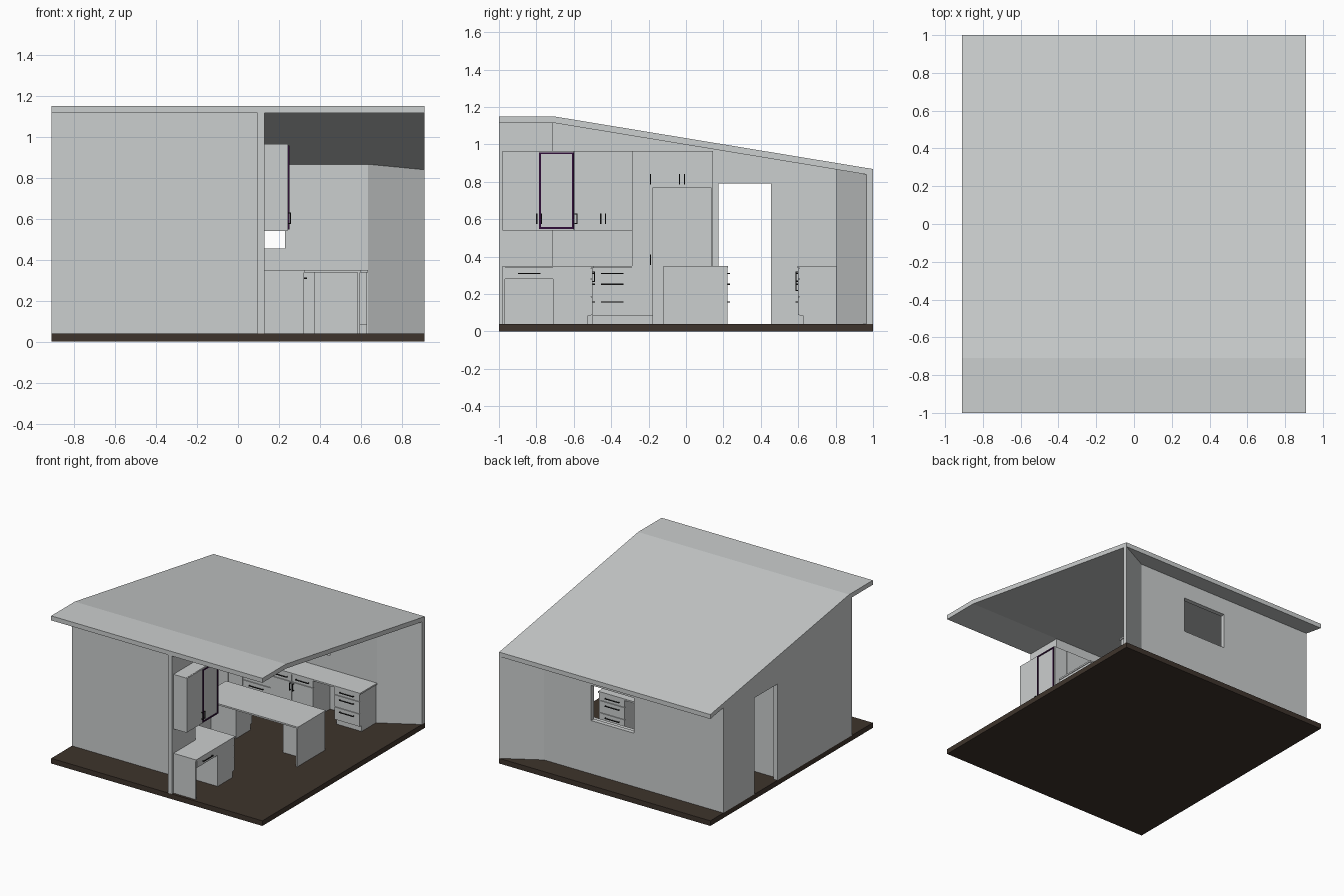
import bpy, bmesh

if "Cube" in bpy.data.objects:
    bpy.data.objects.remove(bpy.data.objects["Cube"])


def material(name, rgb):
    m = bpy.data.materials.new(name)
    m.diffuse_color = (*rgb, 1)
    m.use_nodes = True
    m.node_tree.nodes["Principled BSDF"].inputs["Base Color"].default_value = m.diffuse_color
    return m


GREY = material("pale grey", (0.60, 0.62, 0.62))
BROWN = material("dark brown", (0.048, 0.034, 0.025))
BLACK = material("black metal", (0.012, 0.012, 0.012))
PURPLE = material("deep purple", (0.03, 0.004, 0.04))


def finish(name, bm, mat):
    bmesh.ops.recalc_face_normals(bm, faces=bm.faces)
    me = bpy.data.meshes.new(name)
    bm.to_mesh(me)
    bm.free()
    me.materials.append(mat)
    ob = bpy.data.objects.new(name, me)
    bpy.context.collection.objects.link(ob)


def loft(name, ring_a, ring_b, mat=GREY):
    """Solid between two matching outlines."""
    bm = bmesh.new()
    a = [bm.verts.new(p) for p in ring_a]
    b = [bm.verts.new(p) for p in ring_b]
    bm.faces.new(a)
    bm.faces.new(b[::-1])
    for i in range(len(a)):
        j = (i + 1) % len(a)
        bm.faces.new((a[i], b[i], b[j], a[j]))
    finish(name, bm, mat)


def side_profile(name, x0, x1, yz, mat=GREY):
    loft(name, [(x0, y, z) for y, z in yz], [(x1, y, z) for y, z in yz], mat)


def boxes(name, bounds, mat=GREY):
    """One object from boxes given as (x0, x1, y0, y1, z0, z1)."""
    bm = bmesh.new()
    for x0, x1, y0, y1, z0, z1 in bounds:
        for v in bmesh.ops.create_cube(bm, size=1)["verts"]:
            v.co = (x1 if v.co.x > 0 else x0, y1 if v.co.y > 0 else y0,
                    z1 if v.co.z > 0 else z0)
    finish(name, bm, mat)


def roof_z(y):
    return 1.115 - 0.165 * max(0, y + 0.71)


def place(face, p, u0, u1, v0, v1, z0, z1):
    """Box in cabinet-front space: u along the front, v outwards from it."""
    if face == "+x":
        return (p + v0, p + v1, u0, u1, z0, z1)
    if face == "+y":
        return (u0, u1, p + v0, p + v1, z0, z1)
    return (u0, u1, p - v1, p - v0, z0, z1)


def cabinet(name, face, p, u0, u1, z0, z1, depth, fronts, toe=False):
    """Carcass plus door and drawer plates (u0, u1, z0, z1, kind)."""
    back = -depth
    body = [place(face, p, u0, u1, back, -0.007, z0, z1)]
    if toe:
        body = [place(face, p, u0, u1, back, -0.007, 0.085, z1),
                place(face, p, u0, u1, back, -0.025, 0.04, 0.085)]
    boxes(name + "_carcass", body)
    plates, bars = [], []
    for a, b, c, d, kind in fronts:
        g = 0.002
        plates.append(place(face, p, a + g, b - g, -0.007, 0, c + g, d - g))
        if kind == "drawer":
            m, h = (a + b) / 2, min(0.06, (b - a) * 0.3)
            z = d - 0.028
            bars.append(place(face, p, m - h, m + h, 0.009, 0.014, z - 0.003, z + 0.003))
            for e in (m - h, m + h - 0.005):
                bars.append(place(face, p, e, e + 0.005, 0, 0.009, z - 0.003, z + 0.003))
        else:
            side, z = kind
            u = a + 0.013 if side == "L" else b - 0.013
            bars.append(place(face, p, u - 0.003, u + 0.003, 0.009, 0.014, z, z + 0.056))
            for e in (z, z + 0.051):
                bars.append(place(face, p, u - 0.003, u + 0.003, 0, 0.009, e, e + 0.005))
    boxes(name + "_fronts", plates)
    boxes(name + "_handles", bars, BLACK)


def drawers(a, b):
    return [(a, b, 0.28, 0.338, "drawer"), (a, b, 0.185, 0.28, "drawer"),
            (a, b, 0.085, 0.185, "drawer")]


def doors(a, b, z0, z1, hz):
    m = (a + b) / 2
    return [(a, m, z0, z1, ("R", hz)), (m, b, z0, z1, ("L", hz))]


# Floor and roof
boxes("floor", [(-0.91, 0.91, -1, 1, 0, 0.04)], BROWN)
under = [(y, roof_z(y)) for y in (-1, -0.71, 1)]
side_profile("roof", -0.91, 0.91, under + [(y, z + 0.035) for y, z in under[::-1]])

# Left wall with doorway
side_profile("left_wall", -0.91, -0.875,
             [(-0.745, 0.04), (0.175, 0.04), (0.175, 0.79), (0.455, 0.79), (0.455, 0.04),
              (0.84, 0.04), (0.84, roof_z(0.84)), (-0.71, 1.115), (-0.745, 1.115)])
# Front wall and the short partition reaching forward
boxes("front_wall", [(-0.875, 0.095, -0.745, -0.71, 0.04, 1.115)])
boxes("partition", [(0.095, 0.13, -1, -0.71, 0.04, 1.115)])
# Back wall around the window, then its angled end
T = 0.865
boxes("back_wall", [(-0.875, -0.14, 0.805, 0.84, 0.04, T), (0.23, 0.635, 0.805, 0.84, 0.04, T),
                    (-0.14, 0.23, 0.805, 0.84, 0.04, 0.455), (-0.14, 0.23, 0.805, 0.84, 0.73, T)])
plan = [(0.635, 0.805), (0.91, 0.965), (0.91, 1.0), (0.635, 0.84)]
loft("angled_wall", [(x, y, 0.04) for x, y in plan], [(x, y, roof_z(y)) for x, y in plan])

# Counter tops
C0, C1 = 0.338, 0.35
boxes("counter_tops", [(-0.875, 0.325, -0.71, -0.495, C0, C1), (0.13, 0.325, -0.98, -0.71, C0, C1),
                       (-0.875, -0.665, -0.495, -0.29, C0, C1), (-0.875, 0.635, 0.595, 0.805, C0, C1)])
boxes("island_top", [(-0.26, 0.6, -0.12, 0.225, C0, C1)])

# Desk beside the partition: leg panel and one drawer over a kneehole
boxes("desk_leg", [(0.13, 0.322, -0.98, -0.968, 0.04, C0)])
cabinet("desk_drawer", "+x", 0.322, -0.968, -0.71, 0.28, C0, 0.19,
        [(-0.968, -0.71, 0.28, C0, "drawer")])

# Base cabinets along the inside of the front wall
fr = drawers(0.10, 0.322) + doors(-0.15, 0.10, 0.085, C0, 0.265)
fr += drawers(-0.40, -0.15) + doors(-0.665, -0.40, 0.085, C0, 0.265)
cabinet("front_base", "+y", -0.5, -0.875, 0.322, 0.04, C0, 0.21, fr, True)
# Base drawers along the left wall
cabinet("left_base", "+x", -0.67, -0.5, -0.29, 0.04, C0, 0.205, drawers(-0.5, -0.29), True)

# Base cabinets under the window, leaving an appliance gap
bk = drawers(-0.38, -0.14) + doors(-0.14, 0.23, 0.085, 0.28, 0.215)
bk += [(-0.14, 0.045, 0.28, C0, "drawer"), (0.045, 0.23, 0.28, C0, "drawer")]
bk += doors(-0.63, -0.38, 0.085, C0, 0.265) + drawers(-0.87, -0.63)
cabinet("back_base", "-y", 0.6, -0.875, 0.23, 0.04, C0, 0.205, bk, True)
cabinet("back_end_drawers", "-y", 0.6, 0.41, 0.628, 0.04, C0, 0.205, drawers(0.41, 0.628), True)

# Island: two drawer stacks, end panels and an open middle
for n, a, b in (("left", -0.25, -0.03), ("right", 0.372, 0.585)):
    cabinet("island_" + n, "+y", 0.22, a, b, 0.04, C0, 0.2, drawers(a, b), True)
boxes("island_end_panels", [(x, x + 0.012, -0.12, 0.222, 0.04, C0) for x in (-0.258, 0.583)])

# Upper cabinets
U0, U1, UH = 0.54, 0.965, 0.575
cabinet("partition_upper", "+x", 0.245, -0.98, -0.6, U0, U1, 0.115,
        [(-0.98, -0.785, U0, U1, ("R", UH)), (-0.785, -0.6, U0, U1, ("L", UH))])
cabinet("front_upper", "+y", -0.595, -0.875, 0.13, U0, U1, 0.115,
        doors(-0.315, 0.13, U0, U1, UH) + doors(-0.755, -0.315, U0, U1, UH))
cabinet("left_upper", "+x", -0.76, -0.6, -0.29, U0, U1, 0.115, doors(-0.595, -0.29, U0, U1, UH))

# Purple frame on one upper door
a, b, c, d, w = -0.785, -0.6, 0.548, 0.957, 0.009
boxes("purple_door_frame", [(0.244, 0.25, *r) for r in
                            ((a, a + w, c, d), (b - w, b, c, d),
                             (a + w, b - w, c, c + w), (a + w, b - w, d - w, d))], PURPLE)

# Tall cupboard, open fridge nook with doors above, and side panel
cabinet("pantry", "+x", -0.67, -0.29, -0.177, 0.04, U1, 0.205,
        [(-0.29, -0.177, 0.085, 0.768, ("R", 0.355)), (-0.29, -0.177, 0.768, U1, ("R", 0.785))], True)
cabinet("over_fridge", "+x", -0.67, -0.177, 0.134, 0.768, U1, 0.205,
        doors(-0.177, 0.134, 0.768, U1, 0.785))
boxes("nook_side_panel", [(-0.875, -0.67, 0.134, 0.144, 0.04, U1)])
